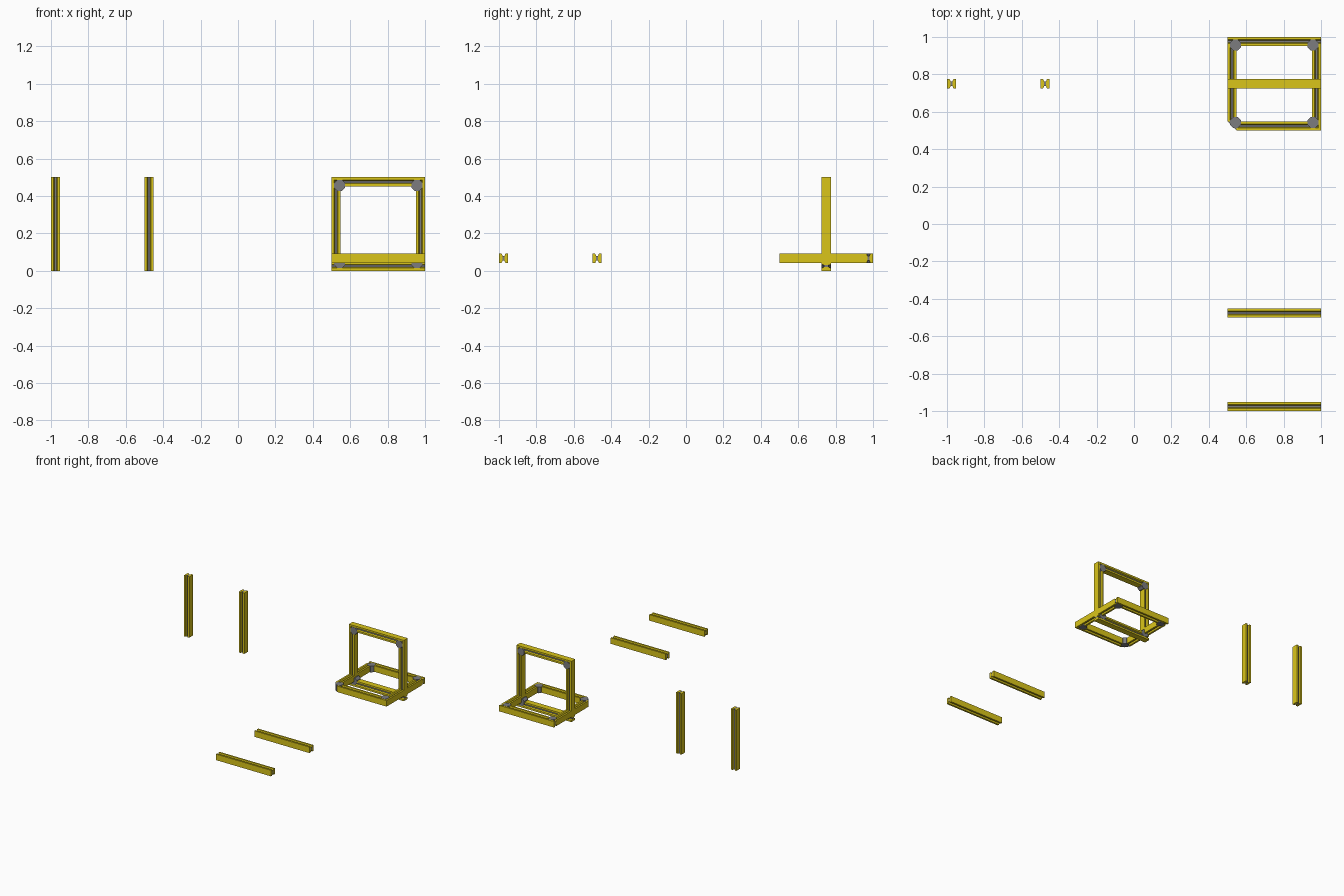
import bpy, bmesh, math
from mathutils import Vector as V

if "Cube" in bpy.data.objects:
    bpy.data.objects.remove(bpy.data.objects["Cube"])

H = 0.0245            # half beam width
A, B, D = 0.010, 0.005, 0.012   # groove mouth, groove floor, depth
X, Y, Z = V((1, 0, 0)), V((0, 1, 0)), V((0, 0, 1))


def material(name, rgb):
    m = bpy.data.materials.new(name)
    m.diffuse_color = (*rgb, 1)
    m.use_nodes = True
    m.node_tree.nodes["Principled BSDF"].inputs["Base Color"].default_value = m.diffuse_color
    return m


YELLOW = material("yellow_paint", (0.70, 0.56, 0.01))
GREY = material("grey_steel", (0.20, 0.20, 0.21))


def finish(name, bm, mats):
    bmesh.ops.recalc_face_normals(bm, faces=bm.faces)
    me = bpy.data.meshes.new(name)
    bm.to_mesh(me)
    bm.free()
    for m in mats:
        me.materials.append(m)
    ob = bpy.data.objects.new(name, me)
    bpy.context.collection.objects.link(ob)
    return ob


def beam(name, start, end, groove, m0=0, m1=0):
    """Grooved bar; groove = direction the two grooves face, m0/m1 = mitre slopes."""
    start, end = V(start), V(end)
    u = (end - start).normalized()
    w = u.cross(groove)
    half = [(-H, -H), (-A, -H), (-B, D - H), (B, D - H), (A, -H), (H, -H)]
    prof = half + [(-s, -t) for s, t in half]
    bm = bmesh.new()
    rings = [[bm.verts.new(p + w * s + groove * t + u * (m * s)) for s, t in prof]
             for p, m in ((start, m0), (end, m1))]
    n = len(prof)
    for i in range(n):
        j = (i + 1) % n
        f = bm.faces.new((rings[0][i], rings[0][j], rings[1][j], rings[1][i]))
        f.material_index = 1 if i in (2, 8) else 0
    # end caps: two flanges and the grey web
    for r in rings:
        for ids, mi in (((0, 1, 2, 9, 10, 11), 0), ((2, 3, 8, 9), 1), ((3, 4, 5, 6, 7, 8), 0)):
            bm.faces.new([r[k] for k in ids]).material_index = mi
    return finish(name, bm, (YELLOW, GREY))


def plate(name, centre, e1, e2, pts, half_t):
    """Grey prism from 2D points in the e1/e2 plane."""
    nrm = e1.cross(e2)
    bm = bmesh.new()
    lo, hi = [[bm.verts.new(V(centre) + e1 * a + e2 * b + nrm * k) for a, b in pts]
              for k in (-half_t, half_t)]
    bm.faces.new(lo)
    bm.faces.new(hi)
    for i in range(len(pts)):
        j = (i + 1) % len(pts)
        bm.faces.new((lo[i], lo[j], hi[j], hi[i]))
    return finish(name, bm, (GREY,))


OCT = [(0.032 * math.cos(math.radians(22.5 + 45 * i)),
        0.032 * math.sin(math.radians(22.5 + 45 * i))) for i in range(8)]
W = 2 * H
ZC = 0.0665           # height of the flat bars
LO, HI = 0.5 + H, 1 - H

# Loose upright posts and loose flat bars
for i, p in enumerate((-1 + H, -0.5 + H), 1):
    beam(f"loose_post_{i}", (p, 0.75, 0), (p, 0.75, 0.5), Y)
    beam(f"loose_bar_{i}", (0.5, p, ZC), (1, p, ZC), Z)

# Flat square frame
beam("flat_frame_back", (0.5, HI, ZC), (1, HI, ZC), Z)
beam("flat_frame_left", (LO, 0.5 + W, ZC), (LO, 1 - W, ZC), Z)
beam("flat_frame_right", (HI, LO, ZC), (HI, 1 - W, ZC), Z, m0=-1)
beam("flat_frame_front", (0.5 + W, LO, ZC), (HI, LO, ZC), Z, m1=1)
plate("flat_frame_chamfer_corner", (0.5, 0.5, ZC), X, Y, [(0, W), (W, 0), (W, W)], H)

# Upright square frame
beam("upright_frame_bottom", (0.5, 0.75, H), (1, 0.75, H), Y)
beam("upright_frame_left", (LO, 0.75, W), (LO, 0.75, 0.5 - H), Y, m1=1)
beam("upright_frame_right", (HI, 0.75, W), (HI, 0.75, 0.5 - H), Y, m1=-1)
beam("upright_frame_top", (LO, 0.75, 0.5 - H), (HI, 0.75, 0.5 - H), Y, m0=-1, m1=1)

# Octagonal corner joints of both frames
G = 0.043
for i, x in enumerate((0.5 + G, 1 - G)):
    for j in (0, 1):
        y = (0.5 + G, 1 - G)[j]
        z = (G, 0.5 - G)[j]
        plate(f"flat_joint_{i}{j}", (x, y, ZC), X, Y, OCT, H + 0.001)
        plate(f"upright_joint_{i}{j}", (x, 0.75, z), X, Z, OCT, H + 0.001)
